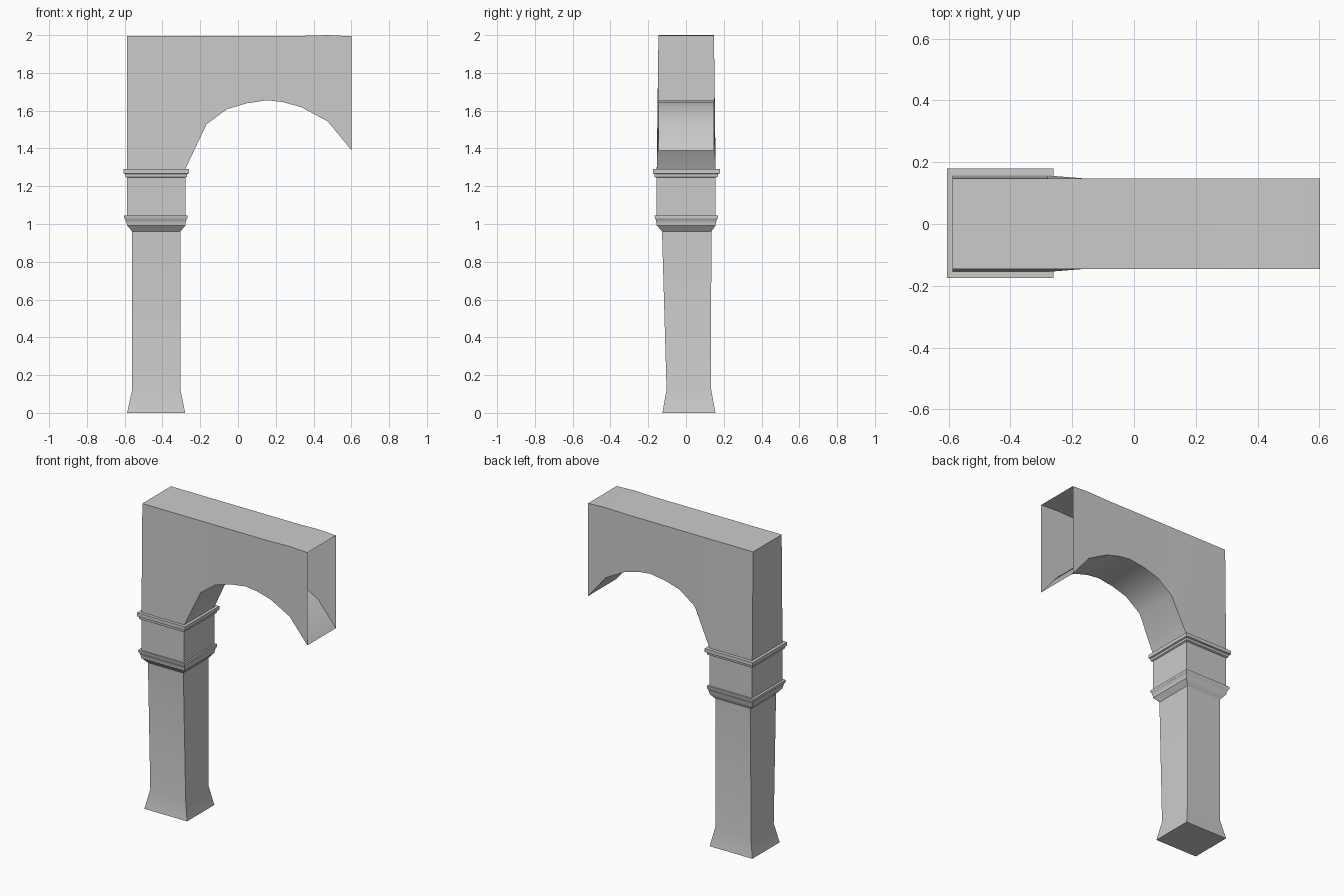
import bpy, bmesh


def finish(name, bm):
    bmesh.ops.recalc_face_normals(bm, faces=bm.faces)
    mesh = bpy.data.meshes.new(name)
    bm.to_mesh(mesh)
    bm.free()
    obj = bpy.data.objects.new(name, mesh)
    bpy.context.collection.objects.link(obj)
    bpy.context.view_layer.objects.active = obj
    obj.select_set(True)
    bpy.ops.object.shade_smooth_by_angle(angle=0.6)
    obj.select_set(False)
    return obj


def bridge(bm, a, b, closed=True):
    n = len(a)
    for i in range(n if closed else n - 1):
        j = (i + 1) % n
        bm.faces.new((a[i], a[j], b[j], b[i]))


# Pillar: rectangular rings (z, x min, x max, y min, y max) from floor to capital
rings = [
    (0.00, -0.587, -0.280, -0.125, 0.156),   # flared foot
    (0.125, -0.560, -0.305, -0.103, 0.133),  # shaft
    (0.96, -0.560, -0.305, -0.127, 0.134),
    (0.993, -0.588, -0.278, -0.155, 0.157),  # lower moulding
    (1.005, -0.590, -0.278, -0.156, 0.158),
    (1.023, -0.596, -0.273, -0.160, 0.163),
    (1.030, -0.602, -0.268, -0.165, 0.168),
    (1.046, -0.603, -0.268, -0.166, 0.169),
    (1.046, -0.587, -0.279, -0.157, 0.157),  # block
    (1.245, -0.587, -0.279, -0.157, 0.157),
    (1.250, -0.596, -0.270, -0.167, 0.168),  # upper moulding
    (1.264, -0.597, -0.269, -0.168, 0.170),
    (1.268, -0.606, -0.260, -0.175, 0.179),
    (1.291, -0.606, -0.260, -0.175, 0.179),
    (1.291, -0.587, -0.279, -0.155, 0.157),
]
bm = bmesh.new()
previous = None
for z, x0, x1, y0, y1 in rings:
    ring = [bm.verts.new((x, y, z)) for x, y in
            ((x0, y0), (x1, y0), (x1, y1), (x0, y1))]
    if previous:
        bridge(bm, previous, ring)
    else:
        bm.faces.new(ring)
    previous = ring
finish("pillar", bm)

# Arch: hollow half span, sections (x, underside z, top z), open at the far end
sections = [
    (-0.587, 1.291, 1.996), (-0.279, 1.291, 1.996), (-0.167, 1.528, 1.996),
    (-0.060, 1.607, 1.996), (0.045, 1.639, 1.996), (0.156, 1.655, 1.996),
    (0.240, 1.645, 1.996), (0.336, 1.618, 1.996), (0.474, 1.544, 2.0),
    (0.602, 1.390, 1.994),
]
bm = bmesh.new()
loops = []
for i, (x, low, top) in enumerate(sections):
    spread = 0.009 if i < 2 else 0.0
    loops.append([bm.verts.new(p) for p in (
        (x, -0.146 - spread, low), (x, -0.146, top),
        (x, 0.148, top), (x, 0.148 + spread, low))])
for i, (a, b) in enumerate(zip(loops, loops[1:])):
    bridge(bm, a, b, closed=i > 0)   # first bay sits on the pillar, no soffit
bm.faces.new(loops[0])               # closed outer end
finish("arch", bm)
